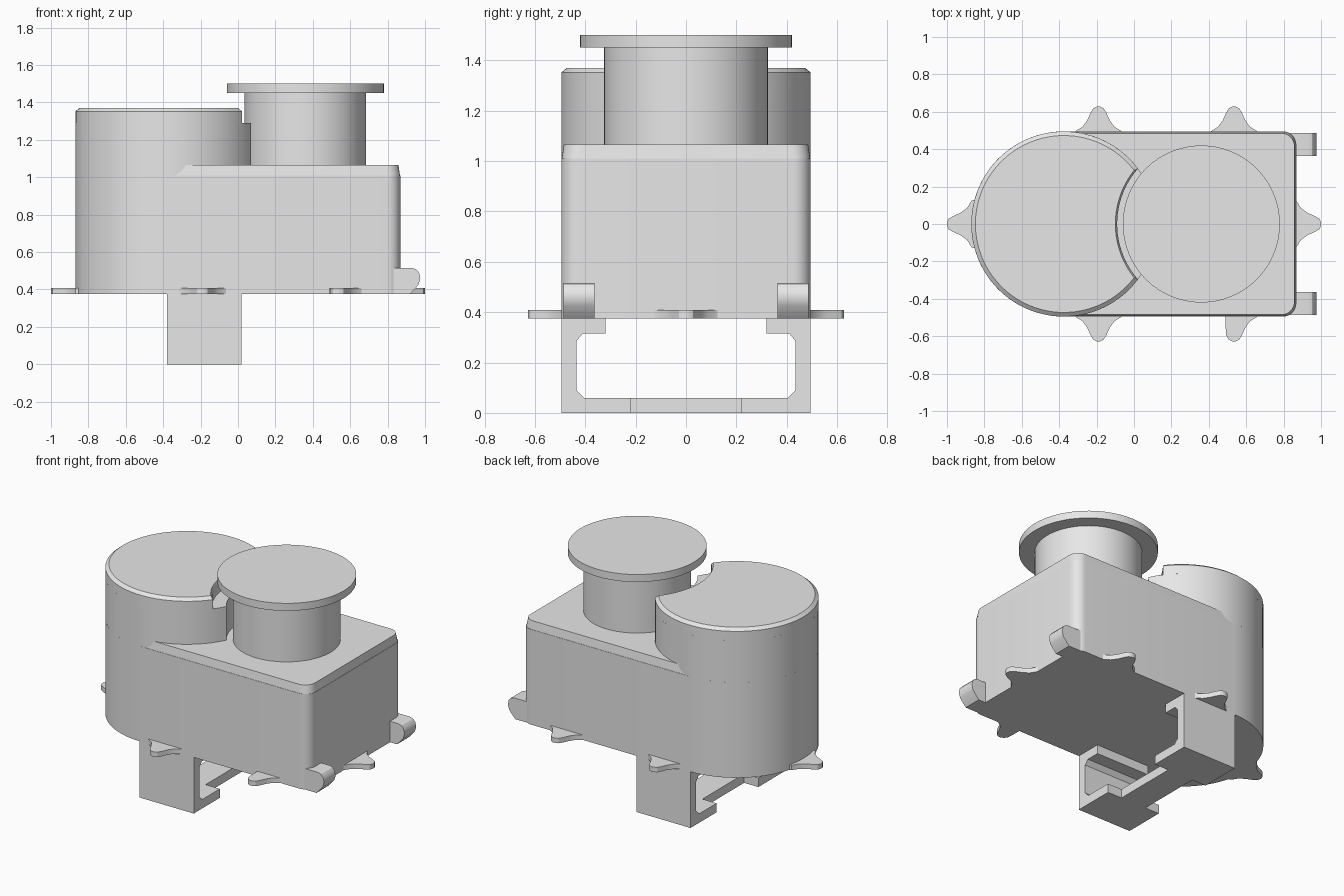
import bpy, bmesh, math
from math import cos, sin, pi, acos

cube = bpy.data.objects.get("Cube")
if cube:
    bpy.data.objects.remove(cube, do_unlink=True)

grey = bpy.data.materials.new("plain_grey")
grey.use_nodes = True
grey.diffuse_color = (0.8, 0.8, 0.8, 1)
grey.node_tree.nodes["Principled BSDF"].inputs["Base Color"].default_value = (0.8, 0.8, 0.8, 1)

R = 0.495            # half width and radius of the rounded end
DRUM_X = -0.375      # centre of the rounded end
SPOOL_X = 0.36       # centre of the spool


def loft(name, sections):
    """Skin a closed solid through matching loops of 3D points."""
    bm = bmesh.new()
    loops = [[bm.verts.new(p) for p in s] for s in sections]
    n = len(loops[0])
    for a, b in zip(loops, loops[1:]):
        for i in range(n):
            j = (i + 1) % n
            bm.faces.new((a[i], a[j], b[j], b[i]))
    bm.faces.new(loops[0])
    bm.faces.new(loops[-1])
    bmesh.ops.recalc_face_normals(bm, faces=bm.faces)
    mesh = bpy.data.meshes.new(name)
    bm.to_mesh(mesh)
    bm.free()
    mesh.materials.append(grey)
    obj = bpy.data.objects.new(name, mesh)
    bpy.context.collection.objects.link(obj)
    bpy.ops.object.select_all(action='DESELECT')
    obj.select_set(True)
    bpy.context.view_layer.objects.active = obj
    bpy.ops.object.shade_smooth_by_angle(angle=math.radians(30))
    return obj


def at_z(pts, z):
    return [(x, y, z) for x, y in pts]


def arc(cx, cy, r, start, end, steps):
    return [(cx + r * cos(start + (end - start) * i / steps),
             cy + r * sin(start + (end - start) * i / steps)) for i in range(steps + 1)]


def housing_outline(inset):
    r = 0.07
    edge = 0.868 - inset
    half = R - inset
    return (arc(DRUM_X, 0, half, pi / 2, 3 * pi / 2, 40)
            + arc(edge - r, r - half, r, -pi / 2, 0, 8)
            + arc(edge - r, half - r, r, 0, pi / 2, 8))


def crescent(r, cut):
    """Circle with a round bite taken out around the spool."""
    d = SPOOL_X - DRUM_X
    a = acos((r * r + d * d - cut * cut) / (2 * r * d))
    b = acos((cut * cut + d * d - r * r) / (2 * cut * d))
    outer = arc(DRUM_X, 0, r, a, 2 * pi - a, 56)
    inner = arc(SPOOL_X, 0, cut, pi + b, pi - b, 24)
    return outer + inner[1:-1]


def disc(name, r, low, high):
    ring = arc(SPOOL_X, 0, r, 0, 2 * pi, 64)[:-1]
    return loft(name, [at_z(ring, low), at_z(ring, high)])


# Housing with a slightly tapered lid
full = housing_outline(0)
loft("housing", [at_z(full, 0.375), at_z(full, 1.01)])
loft("lid", [at_z(housing_outline(0.002), 1.01), at_z(housing_outline(0.010), 1.065)])

# Drum with a stepped bite beside the spool and a chamfered top
loft("drum", [at_z(crescent(R, 0.365), 1.01), at_z(crescent(R, 0.365), 1.29),
              at_z(crescent(R, 0.45), 1.29), at_z(crescent(R, 0.45), 1.352),
              at_z(crescent(R - 0.022, 0.46), 1.37)])

# Spool
disc("spool_stem", 0.325, 1.06, 1.455)
disc("spool_flange", 0.42, 1.45, 1.5)

# Flared tabs around the base
HALF_TAB = [(-0.06, 0.14), (0, 0.125), (0.025, 0.085), (0.06, 0.06),
            (0.10, 0.042), (0.123, 0.028), (0.132, 0.01)]


def tab(name, x, y, angle, low_limit=-1):
    outline = HALF_TAB + [(u, -v) for u, v in reversed(HALF_TAB)]
    outline = [(u, max(v, low_limit)) for u, v in outline]
    pts = [(x + u * cos(angle) - v * sin(angle),
            y + u * sin(angle) + v * cos(angle)) for u, v in outline]
    loft(name, [at_z(pts, 0.375), at_z(pts, 0.408)])


tab("end_tab_right", -0.868, 0, pi)
tab("end_tab_left", 0.868, 0, 0)
for x, label in ((-0.19, "right"), (0.535, "left")):
    tab("back_tab_" + label, x, R, pi / 2)
    tab("front_tab_" + label, x, -R, -pi / 2, -0.045 if label == "left" else -1)

# Rounded hooks on the flat end
HOOK = [(0.82, 0.375), (0.92, 0.375), (0.965, 0.425), (0.975, 0.46),
        (0.968, 0.49), (0.952, 0.508), (0.93, 0.515), (0.82, 0.515)]
# Clip below the housing: one C-shaped half, mirrored
CLIP = [(0.22, 0), (R, 0), (R, 0.38), (0.32, 0.38), (0.32, 0.315), (0.41, 0.315),
        (0.435, 0.285), (0.435, 0.09), (0.405, 0.06), (0.22, 0.06)]
for side, label in ((1, "back"), (-1, "front")):
    loft("hook_" + label, [[(x, side * y, z) for x, z in HOOK] for y in (0.363, 0.486)])
    loft("clip_" + label, [[(x, side * y, z) for y, z in CLIP] for x in (-0.38, 0.02)])

# Narrow bar joining the clip halves
bar = [(-0.275, -0.23), (-0.085, -0.23), (-0.085, 0.23), (-0.275, 0.23)]
loft("clip_bar", [at_z(bar, 0), at_z(bar, 0.06)])
